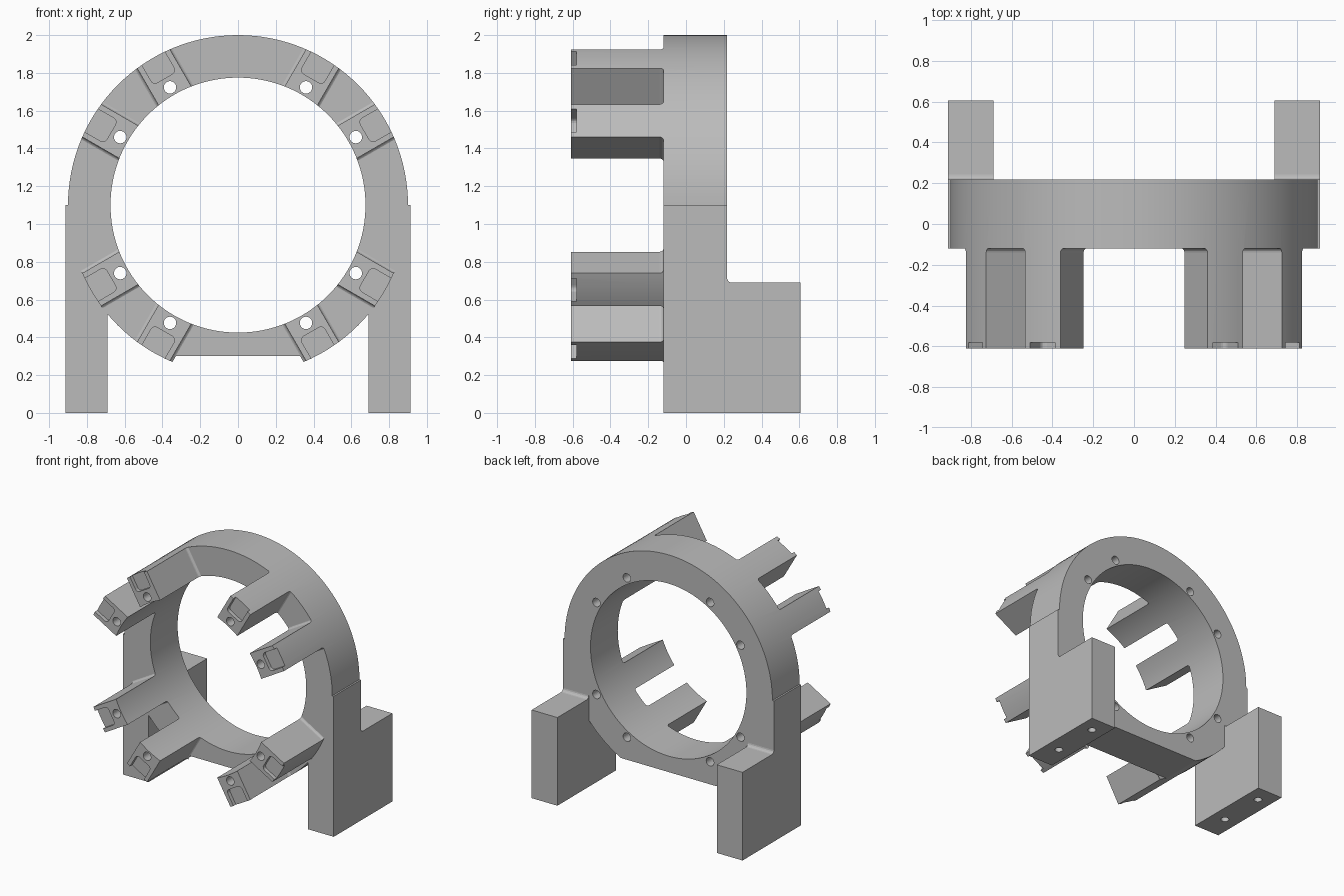
import bpy, bmesh
from math import sin, cos, pi, radians

cube = bpy.data.objects.get("Cube")
if cube:
    bpy.data.objects.remove(cube, do_unlink=True)

CZ = 1.1                     # height of the ring centre
R_OUT, R_IN = 0.9, 0.675
FRONT, FACE, BACK = -0.61, -0.12, 0.217
ANGLES = [radians(s + a) for s in (0, 90, 180, 270) for a in (30, 60)]


def add_prism(bm, points, start, end, place):
    """Extrude a 2D profile from start to end; place maps (a, b, c) to world."""
    low = [bm.verts.new(place(a, b, start)) for a, b in points]
    high = [bm.verts.new(place(a, b, end)) for a, b in points]
    n = len(points)
    bm.faces.new(low)
    bm.faces.new(high[::-1])
    for i in range(n):
        j = (i + 1) % n
        bm.faces.new((low[j], low[i], high[i], high[j]))


def make(name, prisms):
    bm = bmesh.new()
    for prism in prisms:
        add_prism(bm, *prism)
    bmesh.ops.recalc_face_normals(bm, faces=bm.faces)
    mesh = bpy.data.meshes.new(name)
    bm.to_mesh(mesh)
    bm.free()
    obj = bpy.data.objects.new(name, mesh)
    bpy.context.collection.objects.link(obj)
    return obj


def combine(target, other, operation):
    """Apply an exact boolean and discard the helper."""
    mod = target.modifiers.new("combine", 'BOOLEAN')
    mod.operation, mod.object, mod.solver = operation, other, 'EXACT'
    other.hide_render = True
    bpy.context.view_layer.objects.active = target
    bpy.ops.object.modifier_apply(modifier=mod.name)
    bpy.data.objects.remove(other, do_unlink=True)


def arc(cx, cy, r, a0, a1, n):
    return [(cx + r * cos(radians(a0 + (a1 - a0) * i / n)),
             cy + r * sin(radians(a0 + (a1 - a0) * i / n))) for i in range(n + 1)]


def circle(r, n, cx=0, cy=0):
    return arc(cx, cy, r, 0, 360, n)[:-1]


def along_y(a, b, c):
    return (a, c, CZ + b)


def along_x(a, b, c):
    return (c, a, b)


def along_z(a, b, c):
    return (a, b, c)


def radial(angle):
    """Profile (tangent, y) swept along a radius."""
    return lambda t, y, r: (r * cos(angle) - t * sin(angle), y,
                            CZ + r * sin(angle) + t * cos(angle))


def turned(angle):
    """Profile (radius, tangent) swept along y."""
    return lambda r, t, y: radial(angle)(t, y, r)


# Barrel: full-length cylinder that the prongs are left standing from
frame = make("ring_frame", [(circle(R_OUT, 128), FRONT, BACK, along_y)])

# Gaps between prongs: a disc with four flared bars kept out of it
gaps = make("gap_cutter", [(circle(1.1, 64), -0.8, FACE, along_y)])
half, fil = 0.1, 0.02
base = FACE + 0.001
flare = arc(half + fil, base - fil, fil, 180, 90, 4)
bar = [(half, -0.9)] + flare + [(half + fil, 0.0)]
bar += [(-t, y) for t, y in reversed(bar)]
for angle in ANGLES[:4]:
    combine(gaps, make("bar", [(bar, -1.4, 1.4, radial(angle))]), 'DIFFERENCE')
combine(frame, gaps, 'DIFFERENCE')

# Flat underside of the ring, behind the prongs
flat = [(-0.6, -1.2), (0.6, -1.2), (0.6, -0.8), (-0.6, -0.8)]
combine(frame, make("flat_cutter", [(flat, FACE, 0.4, along_y)]), 'DIFFERENCE')

# Legs: stepped side profile with a fillet above the rear foot
leg = [(FACE, 0), (0.605, 0), (0.605, 0.69)]
leg += arc(BACK + 0.025, 0.715, 0.025, 270, 180, 4)
leg += [(BACK, CZ), (FACE, CZ)]
for name, x0, x1 in (("left_leg", 0.69, 0.913), ("right_leg", -0.913, -0.69)):
    combine(frame, make(name, [(leg, x0, x1, along_x)]), 'UNION')

# Bore of the ring
bore = make("bore_cutter", [(circle(R_IN, 128), -0.9, 0.5, along_y)])
combine(frame, bore, 'DIFFERENCE')

# Bolt holes, open pockets in the prong tips, and mounting holes under the legs
pocket = [(1.0, -0.07), (1.0, 0.07)]
pocket += arc(0.8, 0.045, 0.025, 90, 180, 4) + arc(0.8, -0.045, 0.025, 180, 270, 4)
cuts = []
for angle in ANGLES:
    cuts.append((circle(0.033, 24, 0.72), -0.8, 0.5, turned(angle)))
    cuts.append((pocket, -0.8, FRONT + 0.03, turned(angle)))
for x in (-0.8, 0.8):
    for y in (0.09, 0.47):
        cuts.append((circle(0.03, 24, x, y), -0.1, 0.25, along_z))
combine(frame, make("hole_cutter", cuts), 'DIFFERENCE')

# Single grey finish
grey = bpy.data.materials.new("plain_grey")
grey.use_nodes = True
colour = (0.5, 0.5, 0.5, 1)
grey.diffuse_color = colour
grey.node_tree.nodes["Principled BSDF"].inputs["Base Color"].default_value = colour
frame.data.materials.clear()
frame.data.materials.append(grey)
for poly in frame.data.polygons:
    poly.material_index = 0

bpy.ops.object.select_all(action='DESELECT')
frame.select_set(True)
bpy.context.view_layer.objects.active = frame
bpy.ops.object.shade_smooth_by_angle(angle=radians(10))
